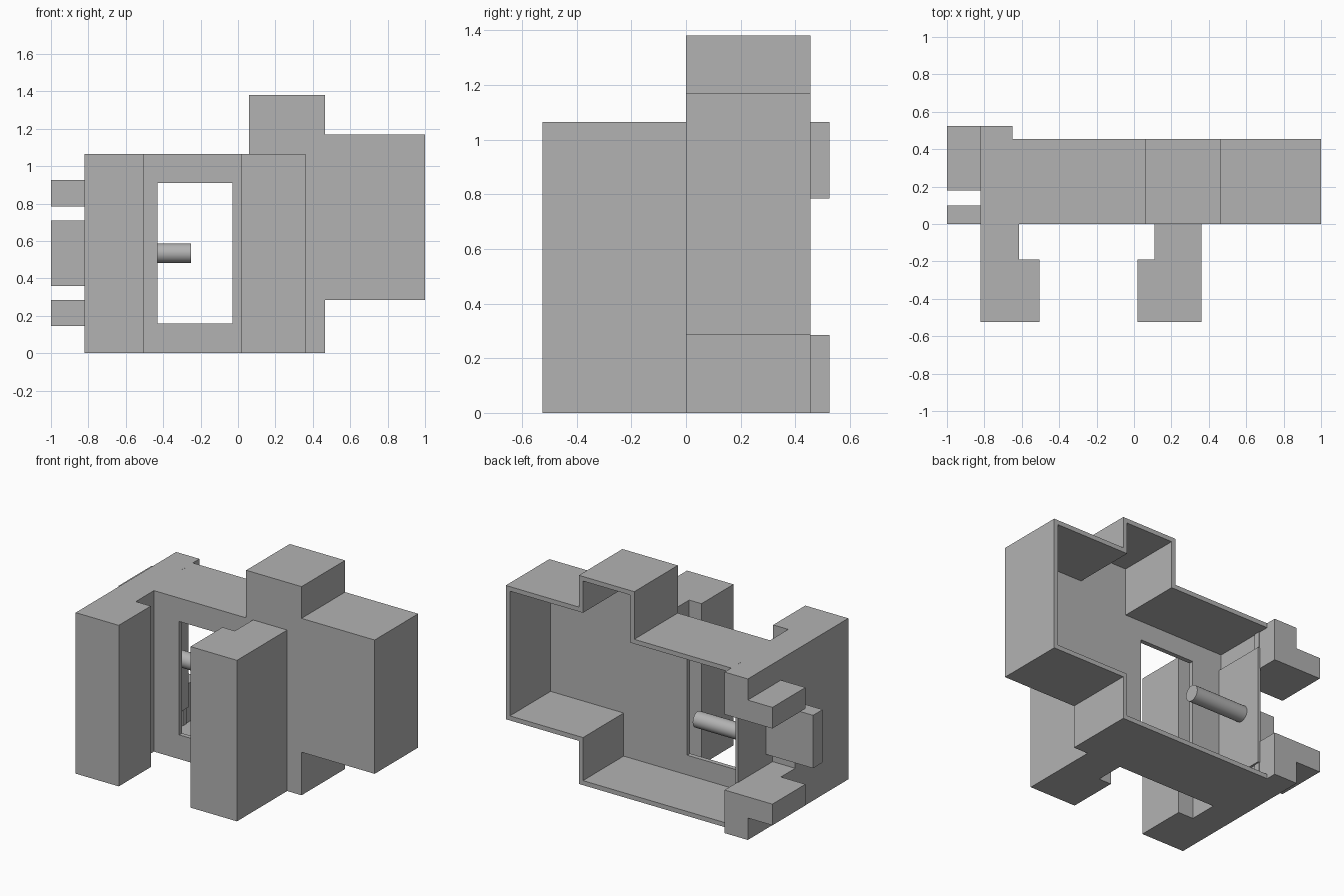
import bpy
import bmesh

old = bpy.data.objects.get("Cube")
if old:
    bpy.data.objects.remove(old, do_unlink=True)

grey = bpy.data.materials.new("plain_grey")
grey.use_nodes = True
COLOUR = (0.45, 0.45, 0.45, 1)
grey.diffuse_color = COLOUR
grey.node_tree.nodes["Principled BSDF"].inputs["Base Color"].default_value = COLOUR

WALL = 0.03
DEPTH = 0.455
HEIGHT = 1.065


def add_object(name, bm):
    mesh = bpy.data.meshes.new(name)
    bm.to_mesh(mesh)
    bm.free()
    mesh.materials.append(grey)
    obj = bpy.data.objects.new(name, mesh)
    bpy.context.collection.objects.link(obj)
    return obj


def prism(name, points, direction):
    """Extrude a flat polygon along a direction."""
    bm = bmesh.new()
    face = bm.faces.new([bm.verts.new(p) for p in points])
    top = bmesh.ops.extrude_face_region(bm, geom=[face])["geom"]
    verts = [v for v in top if isinstance(v, bmesh.types.BMVert)]
    bmesh.ops.translate(bm, verts=verts, vec=direction)
    bmesh.ops.recalc_face_normals(bm, faces=bm.faces)
    return add_object(name, bm)


def box(name, x, y, z):
    points = [(x[0], y[0], z[0]), (x[1], y[0], z[0]),
              (x[1], y[1], z[0]), (x[0], y[1], z[0])]
    return prism(name, points, (0, 0, z[1] - z[0]))


# Stepped outline shared by the front wall and the rim, bottom to top
steps = [(0.465, 0), (0.465, 0.285), (1, 0.285), (1, 1.17),
         (0.465, 1.17), (0.465, 1.38), (0.06, 1.38), (0.06, HEIGHT)]

# Front wall with a rectangular window
outline = [(-0.82, 0)] + steps + [(-0.82, HEIGHT)]
front_wall = prism("front_wall", [(x, 0, z) for x, z in outline], (0, WALL, 0))
cutter = box("window_cutter", (-0.43, -0.03), (-0.1, 0.1), (0.16, 0.91))
cutter.hide_render = True
cut = front_wall.modifiers.new("window", 'BOOLEAN')
cut.operation = 'DIFFERENCE'
cut.solver = 'EXACT'
cut.object = cutter
bpy.context.view_layer.objects.active = front_wall
bpy.ops.object.modifier_apply(modifier=cut.name)
bpy.data.objects.remove(cutter, do_unlink=True)

# Rim wall around the open back
bm = bmesh.new()
path = [(-0.65, 0)] + steps + [(-0.65, HEIGHT)]
rows = [[bm.verts.new((x, y, z)) for y in (WALL, DEPTH)] for x, z in path]
for a, b in zip(rows, rows[1:]):
    bm.faces.new((a[0], a[1], b[1], b[0]))
rim = add_object("rim_wall", bm)
thick = rim.modifiers.new("thickness", 'SOLIDIFY')
thick.thickness = WALL
thick.offset = -1
thick.use_even_offset = True

# Front pillars with narrower necks against the wall
pillars = {
    "right_pillar": [(-0.82, 0), (-0.82, -0.525), (-0.505, -0.525),
                     (-0.505, -0.19), (-0.615, -0.19), (-0.615, 0)],
    "left_pillar": [(0.36, 0), (0.36, -0.525), (0.02, -0.525),
                    (0.02, -0.19), (0.11, -0.19), (0.11, 0)],
}
for name, section in pillars.items():
    prism(name, [(x, y, 0) for x, y in section], (0, 0, HEIGHT))

# Rear lugs and their side prongs
for name, lug_z, prong_z in (("lower", (0, 0.285), (0.145, 0.285)),
                             ("upper", (0.785, HEIGHT), (0.785, 0.925))):
    box(name + "_lug", (-0.82, -0.65), (WALL, 0.525), lug_z)
    box(name + "_prong", (-1, -0.82), (0.18, 0.525), prong_z)

# Middle prong, side plate with its thin strip, and rod
box("middle_prong", (-1, -0.65), (0, 0.1), (0.36, 0.71))
box("side_plate", (-0.655, -0.635), (0.01, 0.39), (0.14, 0.925))
box("plate_strip", (-0.652, -0.645), (0.345, 0.385), (0, HEIGHT + 0.001))

bm = bmesh.new()
bmesh.ops.create_cone(bm, cap_ends=True, segments=32,
                      radius1=0.052, radius2=0.052, depth=0.4)
rod = add_object("rod", bm)
rod.rotation_euler.y = 1.5708
rod.location = (-0.45, 0.235, 0.535)
bpy.ops.object.select_all(action='DESELECT')
rod.select_set(True)
bpy.context.view_layer.objects.active = rod
bpy.ops.object.shade_smooth_by_angle()
